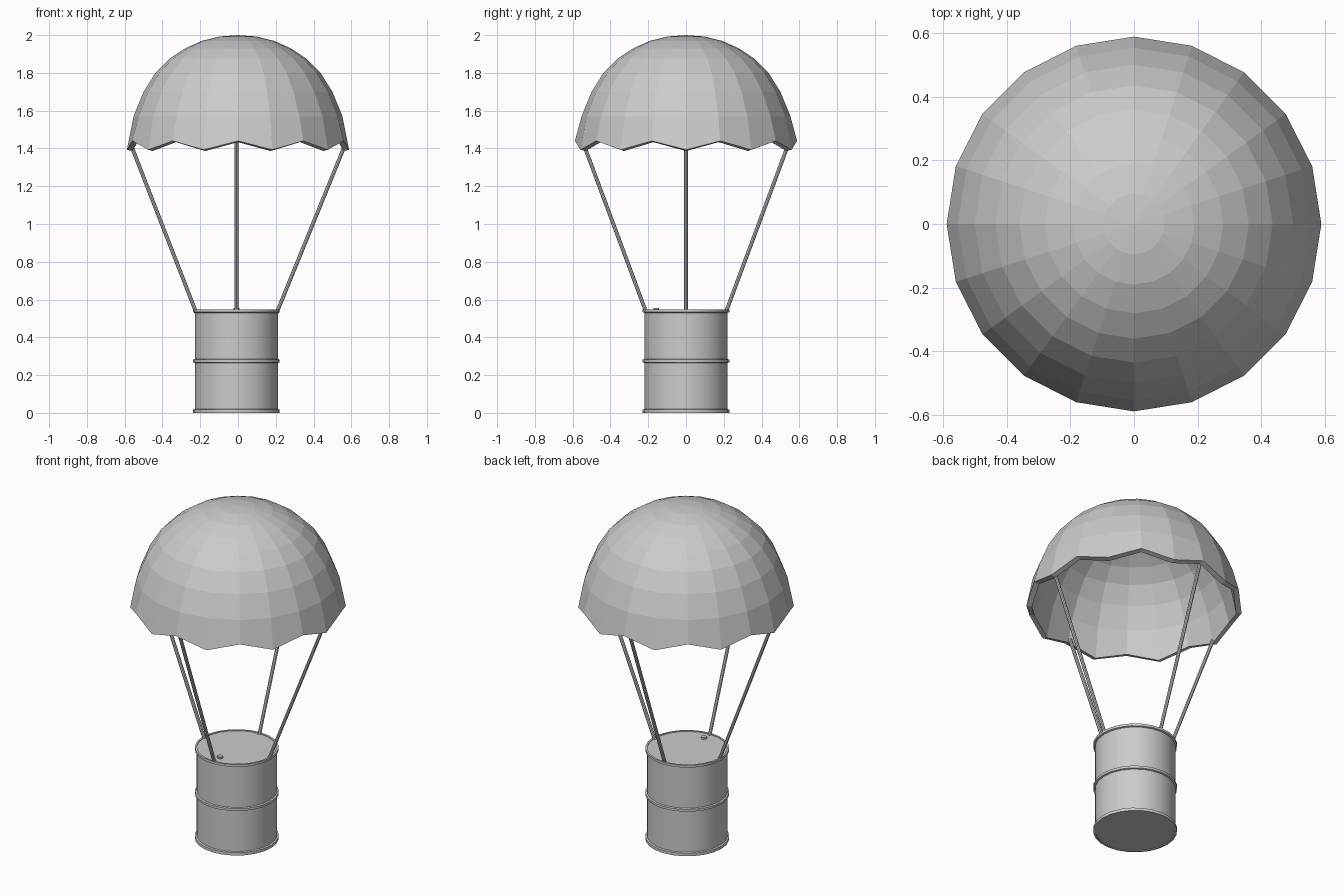
import bpy, bmesh, math
from mathutils import Vector

if "Cube" in bpy.data.objects:
    bpy.data.objects.remove(bpy.data.objects["Cube"])


def make_object(name, bm):
    bmesh.ops.recalc_face_normals(bm, faces=bm.faces)
    mesh = bpy.data.meshes.new(name)
    bm.to_mesh(mesh)
    bm.free()
    obj = bpy.data.objects.new(name, mesh)
    bpy.context.collection.objects.link(obj)
    return obj


def lathe(name, profile, sides, center=(0, 0), edge_z=None, smooth=False):
    """Revolve (radius, z) points; a zero radius becomes a single pole."""
    bm = bmesh.new()
    rings = []
    for j, (r, z) in enumerate(profile):
        if r == 0:
            rings.append([bm.verts.new((center[0], center[1], z))] * sides)
            continue
        ring = []
        for i in range(sides):
            a = 2 * math.pi * i / sides
            zz = edge_z if edge_z and j == len(profile) - 1 and i % 2 == 0 else z
            ring.append(bm.verts.new((center[0] + r * math.cos(a),
                                      center[1] + r * math.sin(a), zz)))
        rings.append(ring)
    for a, b in zip(rings, rings[1:]):
        for i in range(sides):
            k = (i + 1) % sides
            bm.faces.new(dict.fromkeys((a[i], a[k], b[k], b[i])))
    obj = make_object(name, bm)
    if smooth:
        bpy.ops.object.select_all(action='DESELECT')
        obj.select_set(True)
        bpy.context.view_layer.objects.active = obj
        bpy.ops.object.shade_smooth_by_angle(angle=math.radians(35))
    return obj


def rope(name, start, end, radius=0.01):
    start, end = Vector(start), Vector(end)
    d = end - start
    bm = bmesh.new()
    bmesh.ops.create_cone(bm, cap_ends=True, segments=8, radius1=radius,
                          radius2=radius, depth=d.length)
    obj = make_object(name, bm)
    obj.location = (start + end) / 2
    obj.rotation_euler = d.to_track_quat('Z', 'Y').to_euler()


# Canopy: faceted dome with a scalloped hem and an inner skin
dome = [(0, 2.0), (0.095, 1.993), (0.19, 1.97), (0.28, 1.93), (0.36, 1.877),
        (0.435, 1.803), (0.50, 1.70), (0.553, 1.57), (0.588, 1.44)]
canopy = lathe("canopy", dome, 20, edge_z=1.393)
# open shell: make sure the normals face outward before thickening
if sum(p.normal.dot(p.center - Vector((0, 0, 1.4))) for p in canopy.data.polygons) < 0:
    canopy.data.flip_normals()
shell = canopy.modifiers.new("thickness", 'SOLIDIFY')
shell.thickness = 0.03
shell.offset = -1

# Barrel: body with three hoops
CX = -0.008
barrel = [(0, 0.004), (0.218, 0.004), (0.218, 0), (0.229, 0), (0.229, 0.017),
          (0.22, 0.02), (0.22, 0.265), (0.229, 0.268), (0.229, 0.282),
          (0.22, 0.285), (0.22, 0.53), (0.229, 0.533), (0.229, 0.547),
          (0.218, 0.547), (0.218, 0.543), (0, 0.543)]
lathe("barrel", barrel, 24, center=(CX, 0), smooth=True)

# Bung cap on the lid
lathe("bung_cap", [(0, 0.54), (0.016, 0.54), (0.016, 0.554), (0, 0.554)], 10,
      center=(CX, -0.158))

# Four suspension ropes
for side, s in (("left", -1), ("right", 1)):
    rope(side + "_rope", (CX + s * 0.213, 0, 0.53), (s * 0.563, 0, 1.41))
for side, s in (("front", -1), ("back", 1)):
    rope(side + "_rope", (CX, s * 0.21, 0.53), (CX, s * 0.552, 1.45))
